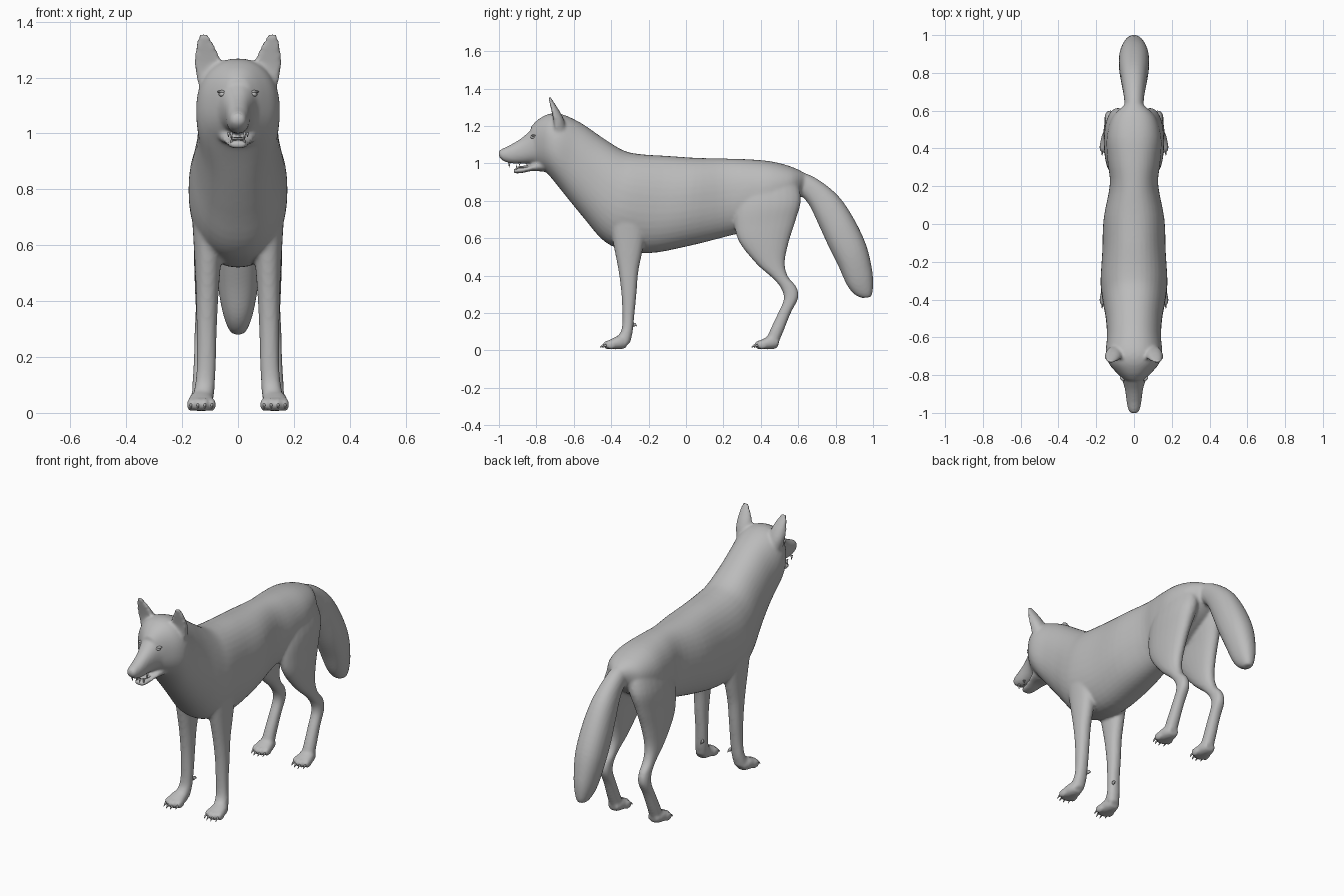
import bpy, bmesh, math
from mathutils import Vector

fur = bpy.data.materials.new("grey fur")
fur.diffuse_color = (0.5, 0.5, 0.5, 1)


def spline(rows, steps):
    """Catmull-Rom interpolation through a list of ring rows."""
    out = []
    for i in range(len(rows) - 1):
        a, b = rows[max(i - 1, 0)], rows[i]
        c, d = rows[i + 1], rows[min(i + 2, len(rows) - 1)]
        for s in range(steps):
            t = s / steps
            out.append([0.5 * (2 * q + (r - p) * t + (2 * p - 5 * q + 4 * r - u) * t * t
                        + (3 * q - p - 3 * r + u) * t ** 3) for p, q, r, u in zip(a, b, c, d)])
    return out + [rows[-1]]


def loft(bm, rows, side=1, steps=4, n=24, power=0.9, dent=1.0):
    """Rows are (y, z of one edge, y, z of the opposite edge, half width, centre x)."""
    rings = []
    for ya, za, yb, zb, w, cx in spline(rows, steps):
        a, b = Vector((0, ya, za)), Vector((0, yb, zb))
        mid, half = (a + b) / 2, (a - b) / 2
        ring = []
        for k in range(n):
            ang = math.tau * k / n
            c, s = math.cos(ang), math.sin(ang)
            c = math.copysign(abs(c) ** power, c) * (dent if c > 0 else 1)
            s = math.copysign(abs(s) ** power, s)
            p = mid + half * c
            ring.append(bm.verts.new((side * (cx + w * s), p.y, p.z)))
        rings.append(ring)
    faces = [bm.faces.new(rings[0]), bm.faces.new(rings[-1][::-1])]
    for r0, r1 in zip(rings, rings[1:]):
        for k in range(n):
            j = (k + 1) % n
            faces.append(bm.faces.new((r0[k], r1[k], r1[j], r0[j])))
    bmesh.ops.recalc_face_normals(bm, faces=faces)


def ball(bm, loc, size):
    vs = bmesh.ops.create_uvsphere(bm, u_segments=16, v_segments=10, radius=1)["verts"]
    for v in vs:
        v.co = Vector(loc) + Vector([a * b for a, b in zip(v.co, size)])


def finish(bm, name):
    me = bpy.data.meshes.new(name)
    for f in bm.faces:
        f.smooth = True
    bm.to_mesh(me)
    bm.free()
    ob = bpy.data.objects.new(name, me)
    bpy.context.collection.objects.link(ob)
    me.materials.append(fur)
    return ob


body = bmesh.new()
# head, neck and torso
loft(body, [(-.83, 1.195, -.815, 1.0, .055, 0), (-.79, 1.235, -.79, .985, .09, 0),
            (-.73, 1.265, -.75, .955, .132, 0), (-.66, 1.262, -.71, .91, .15, 0),
            (-.56, 1.215, -.63, .81, .143, 0), (-.45, 1.14, -.54, .70, .15, 0),
            (-.34, 1.072, -.45, .595, .168, 0), (-.25, 1.05, -.36, .545, .177, 0),
            (-.1, 1.04, -.2, .52, .168, 0), (.05, 1.03, 0, .555, .161, 0),
            (.2, 1.026, .22, .61, .128, 0), (.33, 1.022, .33, .64, .14, 0),
            (.46, 1.01, .45, .70, .145, 0), (.57, .98, .56, .77, .115, 0),
            (.64, .945, .615, .83, .05, 0)], n=40)
# upper muzzle
loft(body, [(-.76, 1.22, -.77, .99, .10, 0), (-.82, 1.185, -.82, 1.0, .066, 0),
            (-.88, 1.135, -.87, 1.0, .048, 0), (-.94, 1.098, -.93, 1.0, .04, 0),
            (-.985, 1.077, -.975, 1.012, .031, 0), (-1.002, 1.062, -1.0, 1.035, .02, 0)])
# lower jaw
loft(body, [(-.77, 1.03, -.76, .955, .07, 0), (-.83, .99, -.82, .96, .052, 0),
            (-.87, .978, -.87, .95, .042, 0), (-.905, .976, -.905, .946, .034, 0),
            (-.922, .97, -.922, .95, .024, 0)])
# bushy tail
loft(body, [(.52, .97, .54, .86, .05, 0), (.63, .95, .61, .83, .05, 0), (.72, .905, .66, .775, .056, 0),
            (.82, .82, .71, .67, .07, 0), (.90, .70, .765, .55, .08, 0),
            (.965, .56, .815, .45, .078, 0), (.997, .42, .86, .35, .06, 0),
            (1.0, .33, .90, .30, .04, 0), (.99, .285, .94, .28, .022, 0)])

claws = bmesh.new()
for side in (1, -1):
    # front leg
    loft(body, [(-.42, .72, -.20, .70, .06, .105), (-.385, .55, -.235, .52, .047, .108),
                (-.36, .42, -.255, .42, .04, .11), (-.345, .3, -.265, .3, .036, .112),
                (-.34, .18, -.277, .18, .034, .113), (-.345, .11, -.285, .1, .035, .118),
                (-.37, .07, -.30, .035, .038, .125)], side)
    # hind leg
    loft(body, [(.29, .92, .60, .90, .07, .06), (.26, .77, .615, .80, .072, .085),
                (.26, .66, .585, .69, .058, .1), (.29, .57, .55, .58, .05, .108),
                (.38, .46, .528, .47, .04, .115), (.47, .38, .545, .395, .032, .12),
                (.512, .325, .59, .34, .03, .123), (.522, .27, .60, .28, .031, .125),
                (.49, .195, .56, .2, .031, .127), (.45, .11, .52, .1, .033, .13),
                (.43, .06, .49, .03, .036, .13)], side)
    # ear with hollow front
    loft(body, [(-.75, 1.18, -.64, 1.16, .042, .098), (-.753, 1.235, -.65, 1.225, .048, .105),
                (-.752, 1.275, -.67, 1.27, .044, .11), (-.75, 1.315, -.695, 1.31, .034, .117),
                (-.746, 1.343, -.715, 1.34, .022, .122), (-.742, 1.36, -.725, 1.358, .012, .124)],
         side, dent=.15)
    # paws, toes and claws
    for dy in (0, -.81):
        loft(body, [(.50, .06, .49, .015, .03, .13), (.46, .08, .465, .007, .042, .131),
                    (.42, .066, .42, .006, .048, .132), (.39, .05, .39, .01, .044, .132)], side)if dy == 0 else \
            loft(body, [(-.31, .06, -.32, .015, .03, .13), (-.35, .08, -.345, .007, .042, .131),
                        (-.39, .066, -.39, .006, .048, .132), (-.42, .05, -.42, .01, .044, .132)], side)
        for k in range(4):
            x = .131 + (k - 1.5) * .025
            y = .395 + dy + .014 * (k in (0, 3))
            ball(body, (side * x, y, .03), (.015, .032, .024))
            loft(claws, [(y - .022, .036, y - .022, .022, .005, x), (y - .036, .03, y - .036, .018, .004, x),
                         (y - .046, .017, y - .046, .013, .001, x)], side, 2, 8)
    # dewclaw
    loft(claws, [(-.285, .15, -.285, .125, .007, .09), (-.27, .145, -.27, .13, .005, .088),
                 (-.262, .132, -.262, .128, .001, .087)], side, 2, 8)

wolf = finish(body, "body")
# fuse the lofts into one soft skin
rm = wolf.modifiers.new("fuse", 'REMESH')
rm.mode = 'VOXEL'
rm.voxel_size = .0085
rm.use_smooth_shade = True
sm = wolf.modifiers.new("soften", 'SMOOTH')
sm.factor = .5
sm.iterations = 5
finish(claws, "claws")

# eyes with lids
eyes = bmesh.new()
for side in (1, -1):
    ball(eyes, (side * .054, -.818, 1.14), (.015, .014, .009))
    ball(eyes, (side * .055, -.814, 1.149), (.02, .015, .006))
finish(eyes, "eyes")

# nose pad
nose = bmesh.new()
ball(nose, (0, -.982, 1.056), (.023, .018, .019))
finish(nose, "nose")

# fangs and tongue
teeth = bmesh.new()
for side in (1, -1):
    for y, z, dz, x in ((-.945, 1.006, -.027, .024), (-.905, .965, .028, .022), (-.89, 1.004, -.016, .034)):
        loft(teeth, [(y - .007, z, y + .007, z, .006, x), (y - .001, z + dz, y + .001, z + dz, .001, x)],
             side, 1, 8)
finish(teeth, "teeth")
tongue = bmesh.new()
ball(tongue, (0, -.85, .98), (.026, .05, .008))
finish(tongue, "tongue")
